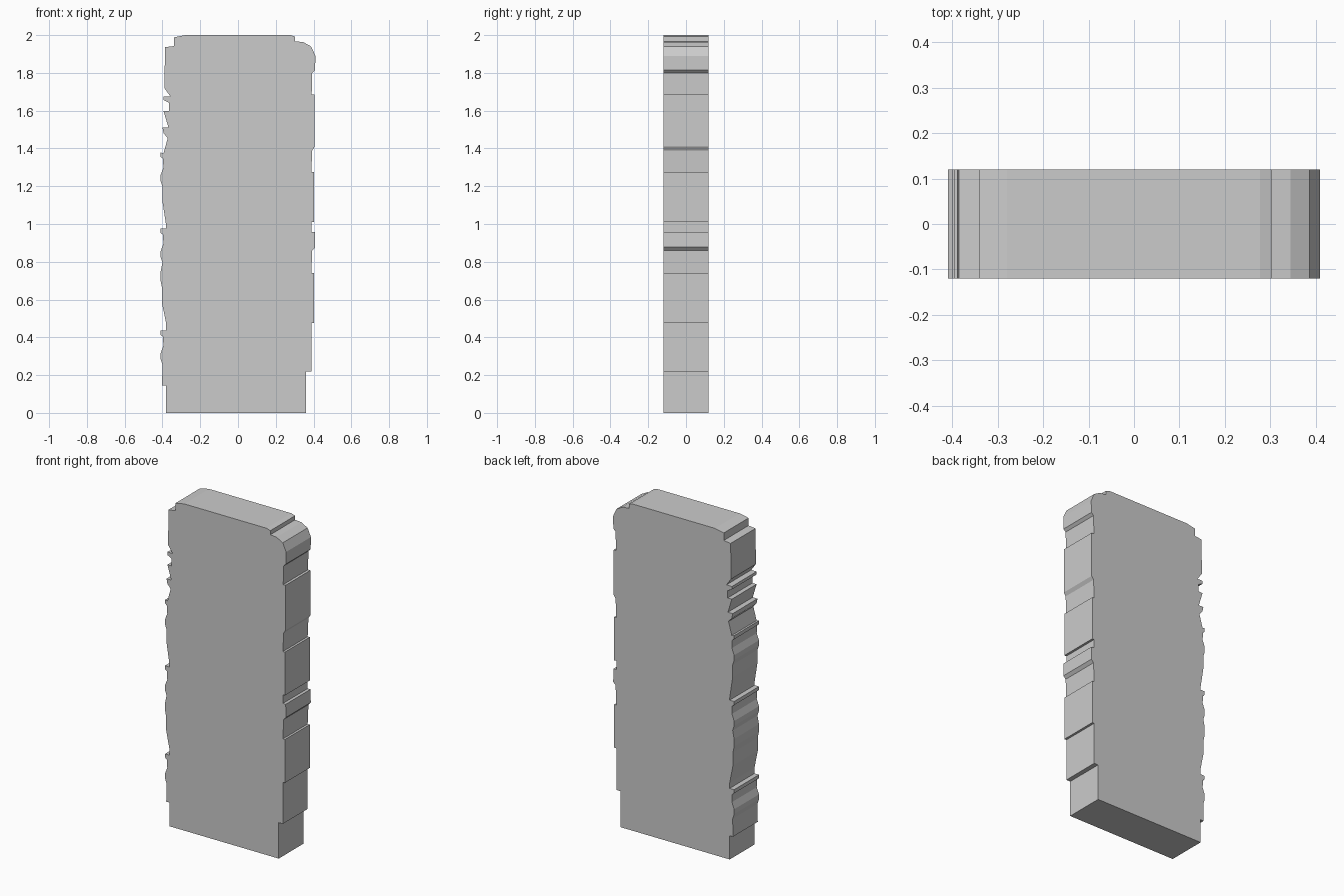
import bpy
import bmesh

HALF_DEPTH = 0.12


def ledge(z):
    """Small overhanging lip with a bulge below it, on the left edge (listed downward)."""
    return [(-0.41, z), (-0.41, z - 0.022), (-0.397, z - 0.032), (-0.395, z - 0.08),
            (-0.41, z - 0.12), (-0.41, z - 0.15), (-0.40, z - 0.18)]


def block(name, profile):
    """Extrude an x-z outline through the slab's depth."""
    bm = bmesh.new()
    front = bm.faces.new([bm.verts.new((x, -HALF_DEPTH, z)) for x, z in profile])
    new = bmesh.ops.extrude_face_region(bm, geom=[front], use_keep_orig=True)["geom"]
    bmesh.ops.translate(bm, vec=(0, 2 * HALF_DEPTH, 0),
                        verts=[g for g in new if isinstance(g, bmesh.types.BMVert)])
    bmesh.ops.recalc_face_normals(bm, faces=bm.faces[:])
    mesh = bpy.data.meshes.new(name)
    bm.to_mesh(mesh)
    bm.free()
    obj = bpy.data.objects.new(name, mesh)
    bpy.context.collection.objects.link(obj)
    return obj


# Right edge: stepped courses, upward
right = [(0.36, 0), (0.36, 0.22), (0.388, 0.22), (0.388, 0.475), (0.402, 0.475),
         (0.402, 0.74), (0.388, 0.74), (0.393, 0.86), (0.409, 0.877), (0.407, 0.957),
         (0.388, 0.957), (0.388, 1.01), (0.402, 1.01), (0.402, 1.275), (0.388, 1.275),
         (0.393, 1.39), (0.406, 1.41), (0.406, 1.685), (0.39, 1.685), (0.393, 1.80),
         (0.408, 1.815), (0.41, 1.89), (0.387, 1.94), (0.345, 1.963)]

# Top: flat crown with chipped shoulders
top = [(0.303, 1.967), (0.303, 1.992), (0.277, 2), (-0.28, 2), (-0.34, 1.988),
       (-0.34, 1.942), (-0.386, 1.936)]

# Left edge: broken flakes, then rippled ledges, downward
left = [(-0.39, 1.72), (-0.358, 1.675), (-0.395, 1.675), (-0.395, 1.657), (-0.366, 1.642),
        (-0.366, 1.597), (-0.394, 1.597), (-0.368, 1.51), (-0.40, 1.51), (-0.394, 1.48),
        (-0.372, 1.455), (-0.394, 1.375)]
left += ledge(1.378) + [(-0.40, 1.12), (-0.38, 0.99), (-0.38, 0.975)]
left += ledge(0.975) + [(-0.41, 0.745), (-0.41, 0.70), (-0.402, 0.66), (-0.402, 0.58),
                        (-0.38, 0.47), (-0.38, 0.435)]
left += ledge(0.435) + [(-0.402, 0.145), (-0.38, 0.145), (-0.38, 0)]

block("stone_slab", right + top + left)
